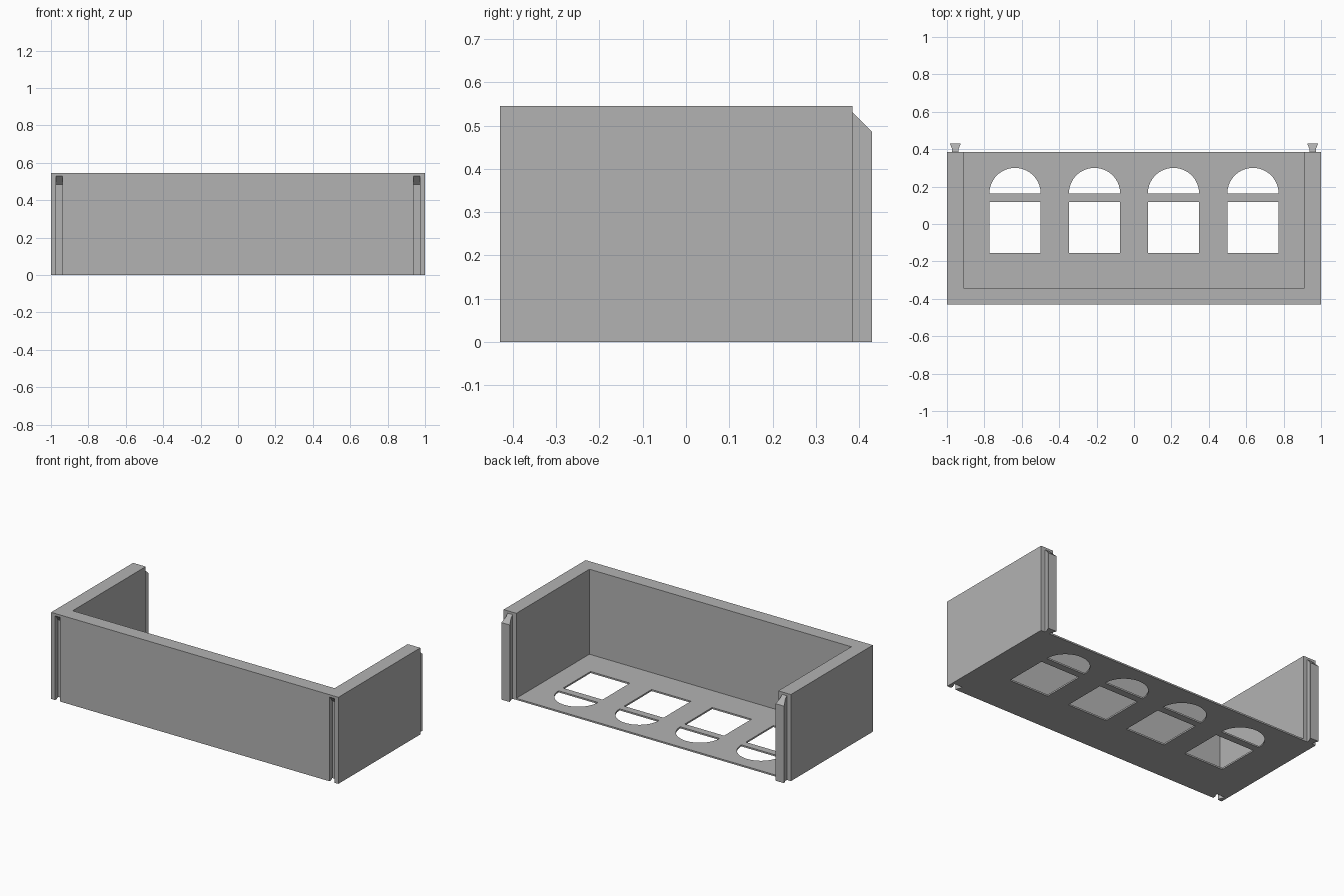
import bpy
import bmesh
import math

cube = bpy.data.objects.get("Cube")
if cube:
    bpy.data.objects.remove(cube, do_unlink=True)

# Single matte grey
grey = bpy.data.materials.new("light_grey")
grey.use_nodes = True
colour = (0.45, 0.45, 0.45, 1)
grey.diffuse_color = colour
grey.node_tree.nodes["Principled BSDF"].inputs["Base Color"].default_value = colour

HEIGHT = 0.545
FRONT, BACK = -0.43, 0.385
WALL = 0.088
FLOOR = 0.01


def prism(name, outline, bottom, top):
    """Extrude an xy outline; top is a height or a function of y."""
    height = top if callable(top) else lambda y: top
    bm = bmesh.new()
    low = [bm.verts.new((x, y, bottom)) for x, y in outline]
    high = [bm.verts.new((x, y, height(y))) for x, y in outline]
    bm.faces.new(low[::-1])
    bm.faces.new(high)
    n = len(outline)
    for i in range(n):
        j = (i + 1) % n
        bm.faces.new((low[i], low[j], high[j], high[i]))
    bmesh.ops.recalc_face_normals(bm, faces=bm.faces[:])
    mesh = bpy.data.meshes.new(name)
    bm.to_mesh(mesh)
    bm.free()
    mesh.materials.append(grey)
    obj = bpy.data.objects.new(name, mesh)
    bpy.context.collection.objects.link(obj)
    return obj


def rectangle(x0, x1, y0, y1):
    return [(x0, y0), (x1, y0), (x1, y1), (x0, y1)]


def cut(target, cutters):
    """Subtract the cutters, bake the result and discard them."""
    for cutter in cutters:
        cutter.hide_render = True
        mod = target.modifiers.new("cut", 'BOOLEAN')
        mod.operation = 'DIFFERENCE'
        mod.solver = 'EXACT'
        mod.object = cutter
    graph = bpy.context.evaluated_depsgraph_get()
    baked = bpy.data.meshes.new_from_object(target.evaluated_get(graph))
    target.modifiers.clear()
    target.data = baked
    for cutter in cutters:
        bpy.data.objects.remove(cutter, do_unlink=True)


def dovetail(name, x, y, lead=0.0, bottom=0.0):
    """Straight neck that flares towards +y, with a sloping top."""
    neck, flare = 0.017, 0.029
    right = [(neck, -lead), (neck, 0.015), (flare, 0.045)]
    outline = [(x + w, y + d) for w, d in right]
    outline += [(x - w, y + d) for w, d in reversed(right)]
    return prism(name, outline, bottom, lambda v: 0.53 - (v - y))


# Three walls in a U, open at the back
inner = 1 - WALL
walls = prism("walls", [
    (-1, FRONT), (1, FRONT), (1, BACK), (inner, BACK),
    (inner, FRONT + WALL), (-inner, FRONT + WALL),
    (-inner, BACK), (-1, BACK)], 0, HEIGHT)

# Joining grooves in the front, matching tabs at the back
cut(walls, [dovetail("groove_cutter", s * 0.955, FRONT, 0.02, -0.02)
            for s in (-1, 1)])
for side, s in (("left", 1), ("right", -1)):
    dovetail(side + "_tab", s * 0.955, BACK)

# Thin floor panel with four arched windows
floor = prism("window_panel", rectangle(-inner, inner, FRONT + WALL, BACK), 0, FLOOR)
half = 0.137
openings = []
for x in (-0.636, -0.211, 0.211, 0.636):
    pane = rectangle(x - half, x + half, -0.155, 0.118)
    arch = [(x + half * math.cos(math.pi * i / 32),
             0.163 + half * math.sin(math.pi * i / 32)) for i in range(33)]
    for shape in (pane, arch):
        openings.append(prism("window_cutter", shape, -0.05, 0.05))
cut(floor, openings)
